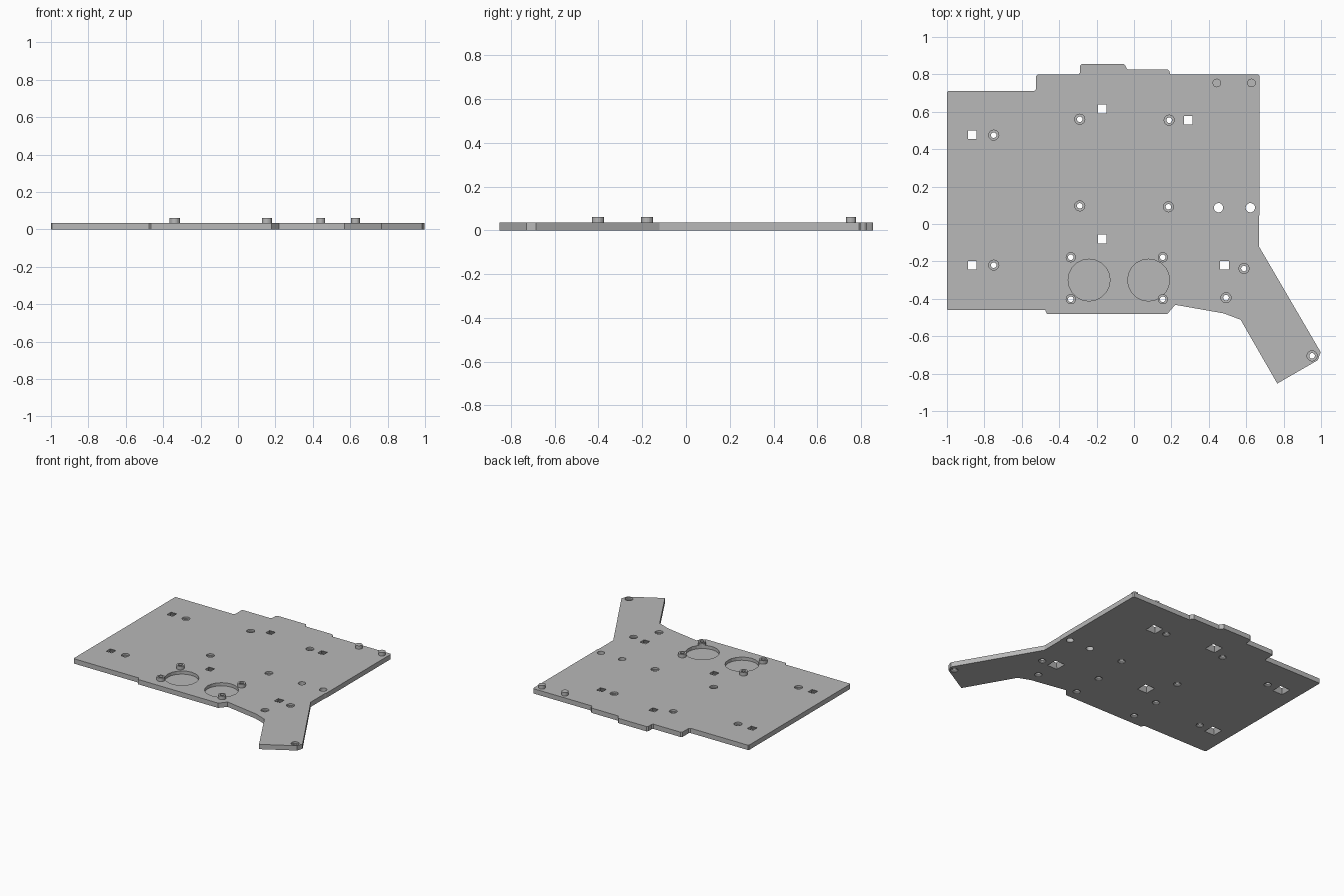
import bpy, bmesh
from math import pi, cos, sin, sqrt

cube = bpy.data.objects.get("Cube")
if cube:
    bpy.data.objects.remove(cube, do_unlink=True)

TOP, PEG_TOP = 0.035, 0.06

grey = bpy.data.materials.new("plain grey")
grey.use_nodes = True
colour = (0.48, 0.48, 0.48, 1)
grey.diffuse_color = colour
grey.node_tree.nodes["Principled BSDF"].inputs["Base Color"].default_value = colour


def make_object(name, bm):
    bmesh.ops.recalc_face_normals(bm, faces=bm.faces)
    mesh = bpy.data.meshes.new(name)
    bm.to_mesh(mesh)
    bm.free()
    obj = bpy.data.objects.new(name, mesh)
    bpy.context.collection.objects.link(obj)
    mesh.materials.append(grey)
    return obj


def loft(bm, rings):
    """Closed solid through a stack of equal-sized point rings."""
    rings = [[bm.verts.new(p) for p in ring] for ring in rings]
    n = len(rings[0])
    for a, b in zip(rings, rings[1:]):
        for i in range(n):
            j = (i + 1) % n
            bm.faces.new((a[i], a[j], b[j], b[i]))
    bm.faces.new(rings[0][::-1])
    bm.faces.new(rings[-1])


def turned(bm, centre, levels, sides=20):
    """Turned solid; levels are (height, radius) pairs."""
    x, y = centre
    turn = pi / 4 if sides == 4 else 0
    angles = [turn + 2 * pi * i / sides for i in range(sides)]
    loft(bm, [[(x + r * cos(a), y + r * sin(a), z) for a in angles] for z, r in levels])


# Plate outline
outline = [
    (-1, .705), (-.995, .71), (-.535, .71), (-.525, .72), (-.525, .79), (-.515, .798),
    (-.297, .798), (-.29, .808), (-.29, .845), (-.28, .855), (-.055, .855), (-.047, .847),
    (-.035, .826), (.18, .826), (.19, .815), (.195, .798), (.665, .798), (.672, .79),
    (.672, .05), (.668, .04), (.668, -.12), (.998, -.685), (.983, -.728), (.766, -.853),
    (.57, -.512), (.48, -.478), (.22, -.432), (.178, -.482), (-.465, -.482),
    (-.475, -.46), (-.995, -.46), (-1, -.455)]
bm = bmesh.new()
loft(bm, [[(x, y, z) for x, y in outline] for z in (0, TOP)])
plate = make_object("base_plate", bm)

# Feature positions
boss_spots = [(x, y) for x in (-.338, .154) for y in (-.402, -.178)]
screw_spots = [(-.75, .475), (-.29, .56), (.188, .555), (-.29, .097), (.184, .092),
               (-.75, -.22), (.588, -.238), (.492, -.394), (.952, -.705)]
square_spots = [(-.865, .477), (-.17, .615), (.29, .555),
                (-.17, -.08), (-.865, -.22), (.484, -.22)]

# Raised hollow bosses and solid pegs
bm = bmesh.new()
for spot in boss_spots:
    turned(bm, spot, [(TOP - .002, .027), (PEG_TOP, .027)])
bosses = make_object("screw_bosses", bm)
bm = bmesh.new()
for x in (.443, .628):
    turned(bm, (x, .754), [(TOP - .002, .023), (PEG_TOP, .023)])
make_object("corner_pegs", bm)

# One cutter holding every hole and recess
bm = bmesh.new()
for spot in boss_spots:
    turned(bm, spot, [(-.01, .025), (.004, .025), (.012, .015), (.08, .015)])
for spot in screw_spots:
    turned(bm, spot, [(-.01, .025), (.004, .025), (.012, .015),
                      (.022, .015), (.022, .027), (.08, .027)])
for spot in square_spots:
    turned(bm, spot, [(-.01, .045 * sqrt(2)), (TOP, .023 * sqrt(2)), (.05, .023 * sqrt(2))], 4)
for x in (.452, .622):
    turned(bm, (x, .087), [(-.01, .025), (.05, .025)])
for x in (-.24, .078):
    turned(bm, (x, -.3), [(.012, .112), (.05, .112)])
cutter = make_object("hole_cutter", bm)
cutter.hide_render = True

for obj in (plate, bosses):
    cut = obj.modifiers.new("holes", 'BOOLEAN')
    cut.operation, cut.solver, cut.object = 'DIFFERENCE', 'EXACT', cutter
    bpy.context.view_layer.objects.active = obj
    bpy.ops.object.modifier_apply(modifier=cut.name)
bpy.data.objects.remove(cutter, do_unlink=True)
